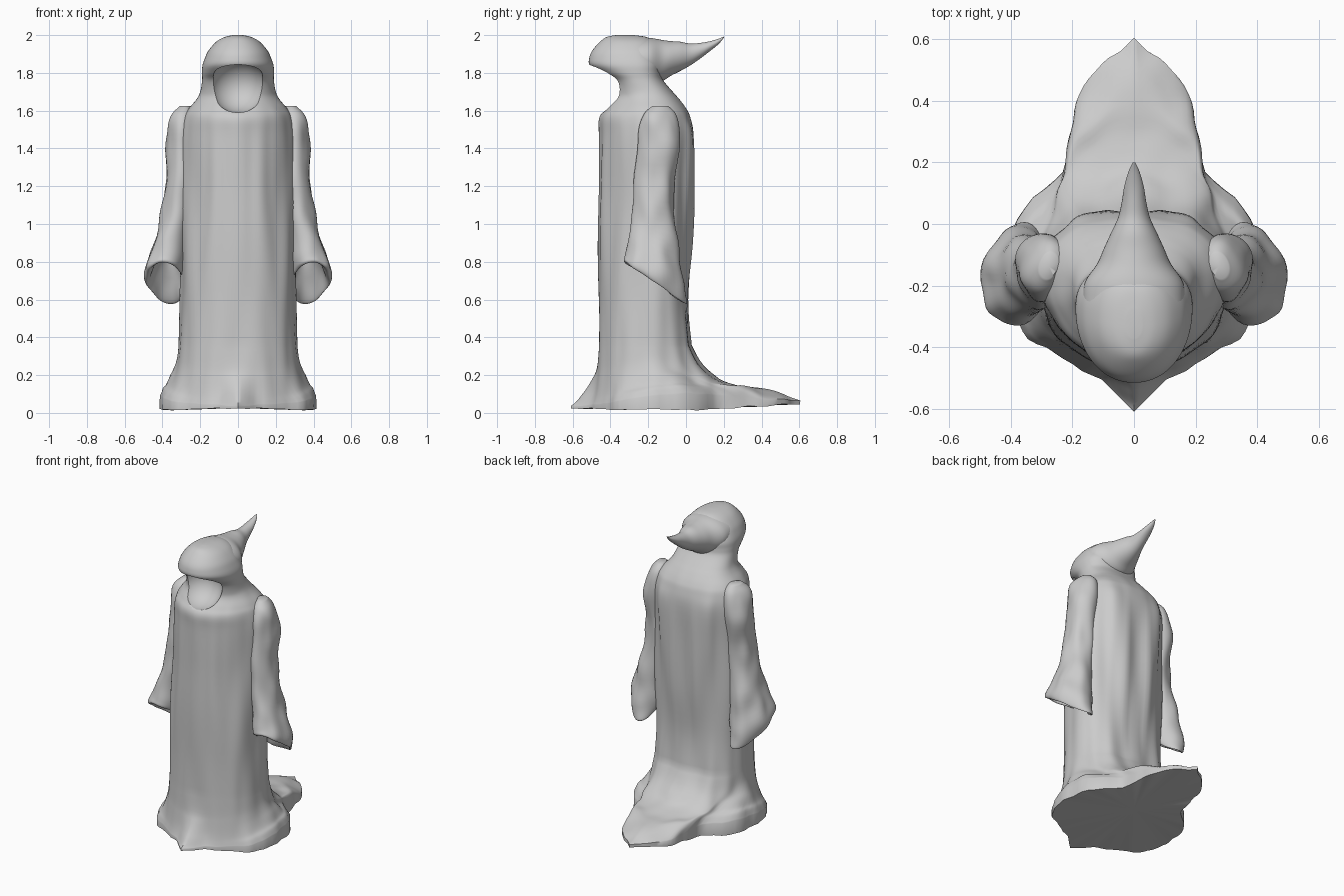
import bpy, bmesh, math
from mathutils import Vector, noise

if "Cube" in bpy.data.objects:
    bpy.data.objects.remove(bpy.data.objects["Cube"])

SEG = 96

def interp(tab, u):
    """Catmull-Rom through a table of tuples, u in index units."""
    i = min(int(u), len(tab) - 2)
    t = u - i
    p = [tab[max(0, min(len(tab) - 1, i + k))] for k in (-1, 0, 1, 2)]
    return [0.5 * (2 * b + (c - a) * t + (2 * a - 5 * b + 4 * c - d) * t * t
                   + (3 * b - a - 3 * c + d) * t ** 3) for a, b, c, d in zip(*p)]

def resample(tab, n):
    return [interp(tab, k / n) for k in range((len(tab) - 1) * n + 1)]

def loft(name, rings):
    """Skin closed rings and close both ends with a fan."""
    bm = bmesh.new()
    vs = [[bm.verts.new(p) for p in r] for r in rings]
    for r0, r1 in zip(vs, vs[1:]):
        for i in range(len(r0)):
            j = (i + 1) % len(r0)
            bm.faces.new((r0[i], r0[j], r1[j], r1[i]))
    for r in (vs[0], vs[-1]):
        c = bm.verts.new(sum((v.co for v in r), Vector()) / len(r))
        for i in range(len(r)):
            bm.faces.new((r[i], r[(i + 1) % len(r)], c))
    bmesh.ops.recalc_face_normals(bm, faces=bm.faces)
    me = bpy.data.meshes.new(name)
    bm.to_mesh(me)
    bm.free()
    ob = bpy.data.objects.new(name, me)
    bpy.context.collection.objects.link(ob)
    return ob

def activate(ob):
    bpy.ops.object.select_all(action='DESELECT')
    ob.select_set(True)
    bpy.context.view_layer.objects.active = ob

def smooth(ob, deg=55):
    activate(ob)
    bpy.ops.object.shade_smooth_by_angle(angle=math.radians(deg))

def fold(p, amp, fz=1.6):
    """Soft mirrored cloth folds running downwards."""
    return amp * noise.noise(Vector((abs(p.x) * 11, p.y * 11, p.z * fz)))

def oval(a, w, yf, yb, yc, z):
    """Cross-section with a rounder front and a flatter back; a = 0 is the front."""
    s, c = math.sin(a), math.cos(a)
    e = 2 / 2.1 if c > 0 else 2 / 2.5
    x = w * math.copysign(abs(s) ** e, s)
    y = yc + abs(c) ** e * ((yf - yc) if c > 0 else (yb - yc))
    return Vector((x, y, z))

angles = [2 * math.pi * i / SEG for i in range(SEG)]

# robe and hood: z, half width, front y, back y, y of widest point
robe = [(.36, .318, -.465, .03, -.2), (.6, .312, -.465, .012, -.2), (.9, .305, -.465, .03, -.2),
        (1.2, .30, -.46, .04, -.19), (1.45, .30, -.46, .042, -.18), (1.56, .285, -.46, .022, -.18),
        (1.61, .26, -.425, .0, -.18), (1.66, .22, -.39, -.035, -.19), (1.70, .20, -.385, -.07, -.21),
        (1.76, .19, -.40, -.12, -.25), (1.80, .19, -.46, -.13, -.27), (1.84, .188, -.51, -.13, -.28),
        (1.88, .175, -.512, -.14, -.29), (1.92, .155, -.495, -.15, -.3), (1.965, .115, -.455, -.17, -.31),
        (1.99, .07, -.42, -.21, -.32), (2.0, .025, -.37, -.28, -.33)]

# hem outline from front to back, and heights of the flare at front, side, back
hem = [(0, -.61), (.1, -.51), (.25, -.43), (.37, -.34), (.41, -.17), (.385, .02),
       (.24, .17), (.205, .3), (.175, .43), (.08, .54), (0, .61)]
flare = [(1, .035, .10, .065), (.85, .05, .14, .095), (.65, .08, .16, .135), (.45, .12, .20, .14),
         (.25, .18, .24, .18), (.1, .24, .29, .25), (0, .36, .36, .36)]

def hem_point(a, t, zf, zs, zb):
    b = min(a, 2 * math.pi - a)
    hx, hy = interp(hem, b / math.pi * 10)
    if a > math.pi:
        hx = -hx
    p = oval(a, *robe[0][1:], 0).lerp(Vector((hx, hy, 0)), t)
    c = math.cos(a)
    k = abs(c) ** 1.3
    p.z = zs * (1 - k) + (zf if c > 0 else zb) * k
    out = Vector((p.x, p.y + .15, 0)).normalized()
    p += out * fold(p, .02)
    q = Vector((abs(p.x) * 9, p.y * 9, 3))
    p.z = max(.004, p.z + noise.noise(q) * .012 * t)
    return p

rings = [[hem_point(a, 1, .022, .014, .045) for a in angles]]
for row in resample(flare, 4)[:-1]:
    rings.append([hem_point(a, *row) for a in angles])
for z, w, yf, yb, yc in resample(robe, 5):
    ring = []
    for a in angles:
        p = oval(a, w, yf, yb, yc, z)
        amp = .02 if z < 1.5 else max(0, .02 * (1.7 - z) / .2)
        p += Vector((p.x, p.y - yc, 0)).normalized() * fold(p, amp)
        ring.append(p)
    rings.append(ring)
body = loft("hooded_robe", rings)

# face opening hollowed out of the hood
bpy.ops.mesh.primitive_uv_sphere_add(segments=64, ring_count=32, radius=1, location=(0, -.425, 1.73))
cutter = bpy.context.object
cutter.name = "face_cutter"
cutter.scale = (.147, .15, .14)
cutter.hide_render = True
mod = body.modifiers.new("face_hollow", 'BOOLEAN')
mod.operation, mod.object, mod.solver = 'DIFFERENCE', cutter, 'EXACT'
activate(body)
bpy.ops.object.modifier_apply(modifier=mod.name)
bpy.data.objects.remove(cutter)
smooth(body)

# hood point trailing backwards: y, top z, bottom z, half width
tail = [(-.26, 1.985, 1.77, .165), (-.19, 1.985, 1.755, .16), (-.13, 1.975, 1.755, .12),
        (-.08, 1.968, 1.785, .098), (-.03, 1.965, 1.81, .075), (.02, 1.955, 1.838, .052),
        (.07, 1.958, 1.872, .04), (.12, 1.966, 1.91, .032), (.17, 1.98, 1.95, .018), (.2, 1.992, 1.985, .004)]
rings = [[Vector((w * math.sin(a), y, (t + b) / 2 + (t - b) / 2 * math.cos(a))) for a in angles[::2]]
         for y, t, b, w in resample(tail, 4)]
smooth(loft("hood_tip", rings))

# sleeve: centre x, y, z, half widths x and y, forward tilt; the last rows turn inside
arm = [(.275, -.14, 1.625, .03, .04, 0), (.28, -.14, 1.58, .07, .085, 0), (.29, -.145, 1.5, .084, .105, 0),
       (.298, -.15, 1.35, .088, .11, 0), (.308, -.165, 1.15, .085, .105, 0), (.33, -.165, 1.0, .085, .118, .2),
       (.36, -.165, .86, .098, .135, .4), (.375, -.162, .75, .11, .157, .55), (.378, -.16, .695, .104, .167, .67),
       (.376, -.16, .70, .088, .148, .67), (.362, -.16, .80, .065, .105, .5), (.345, -.16, .93, .03, .05, .2)]
rings = []
for x, y, z, rx, ry, s in resample(arm, 5):
    ring = []
    for a in angles[::2]:
        d = Vector((math.sin(a) * rx, -math.cos(a) * ry, 0))
        p = Vector((x, y, z)) + d
        p.x -= s * d.y * .2
        p.z -= s * d.y
        p += d.normalized() * fold(p, .02, 6)
        ring.append(p)
    rings.append(ring)
sleeve = loft("sleeves", rings)
m = sleeve.modifiers.new("mirror", 'MIRROR')
m.use_axis = (True, False, False)
m.use_mirror_merge = False
smooth(sleeve)
